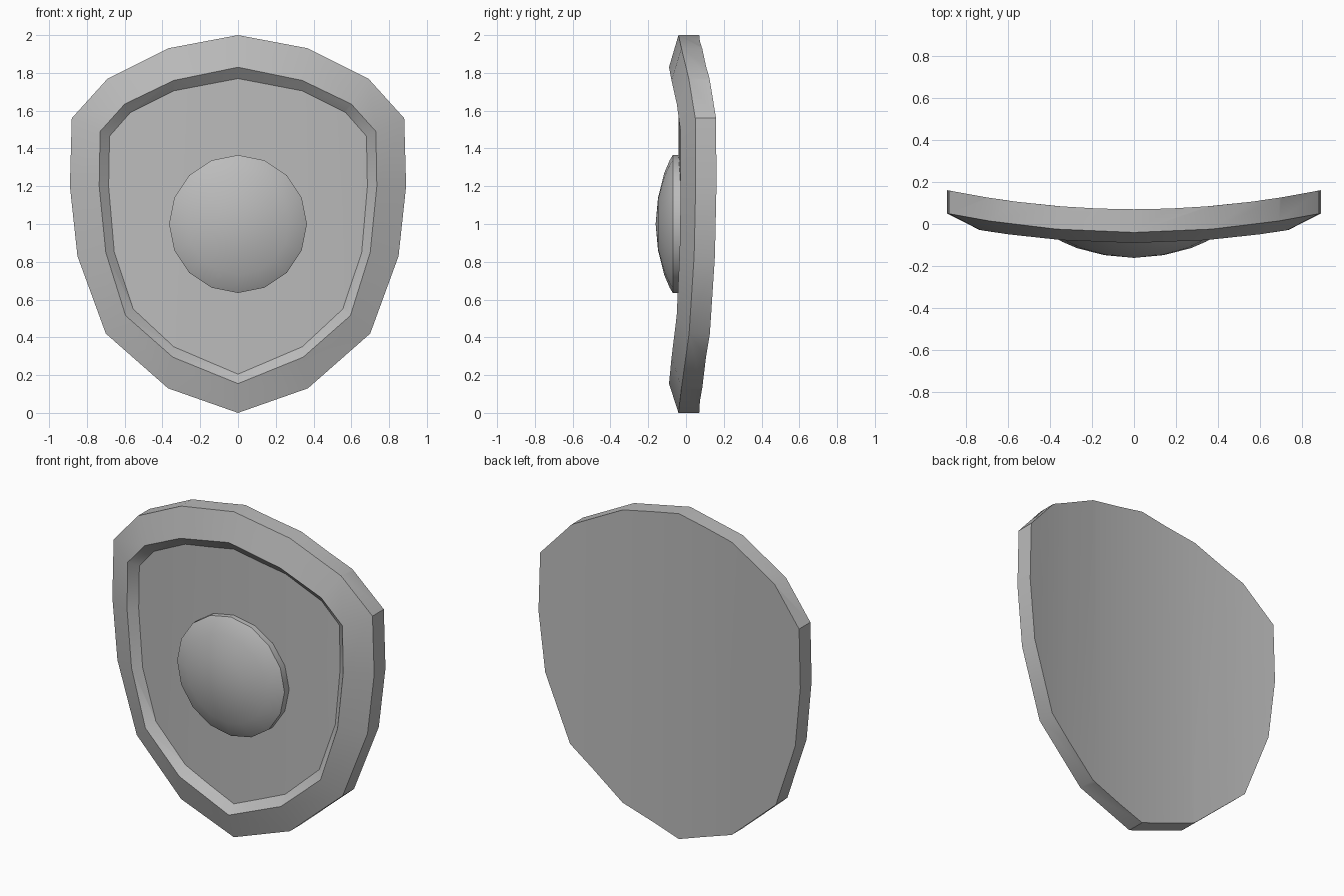
import bpy, bmesh
from math import sin, cos, pi, radians
from mathutils import Vector

cube = bpy.data.objects.get("Cube")
if cube:
    bpy.data.objects.remove(cube, do_unlink=True)

grey = bpy.data.materials.new("plain grey")
grey.use_nodes = True
grey.diffuse_color = (0.5, 0.5, 0.5, 1)
grey.node_tree.nodes["Principled BSDF"].inputs["Base Color"].default_value = (0.5, 0.5, 0.5, 1)


def finish(bm, name):
    bmesh.ops.recalc_face_normals(bm, faces=bm.faces)
    mesh = bpy.data.meshes.new(name)
    bm.to_mesh(mesh)
    bm.free()
    mesh.materials.append(grey)
    obj = bpy.data.objects.new(name, mesh)
    bpy.context.collection.objects.link(obj)
    bpy.ops.object.select_all(action='DESELECT')
    obj.select_set(True)
    bpy.context.view_layer.objects.active = obj
    bpy.ops.object.shade_smooth_by_angle(angle=radians(30))


def ring(bm, half, y):
    """Closed outline from its left half, mirrored across x = 0."""
    points = half + [(-x, z) for x, z in half[-2:0:-1]]
    return [bm.verts.new((x, y, z)) for x, z in points]


def bridge(bm, a, b):
    for i in range(len(a)):
        j = (i + 1) % len(a)
        bm.faces.new((a[i], a[j], b[j], b[i]))


# Outlines: outer edge, raised crest of the border, edge of the sunken panel
outer = [(0, 2), (.37, 1.93), (.69, 1.77), (.88, 1.56), (.89, 1.2),
         (.85, .83), (.70, .42), (.37, .13), (0, 0)]
crest = [(0, 1.83), (.34, 1.76), (.6, 1.635), (.73, 1.49), (.735, 1.2),
         (.7, .85), (.595, .515), (.345, .295), (0, .155)]
inner = [(0, 1.77), (.34, 1.705), (.57, 1.59), (.68, 1.465), (.685, 1.2),
         (.655, .85), (.555, .55), (.34, .35), (0, .205)]

# Shield body: back plate, rim, sloped border and sunken panel
bm = bmesh.new()
rings = [ring(bm, outer, .07), ring(bm, outer, -.04),
         ring(bm, crest, -.09), ring(bm, inner, -.04)]
for a, b in zip(rings, rings[1:]):
    bridge(bm, a, b)
caps = [bm.faces.new(rings[0]), bm.faces.new(rings[-1])]

# Cut the two large faces into upright strips, then bow the whole body
for x in (0, .17, -.17, .345, -.345, .56, -.56, .7, -.7):
    geom = caps + list({e for f in caps for e in f.edges}) + list({v for f in caps for v in f.verts})
    cut = bmesh.ops.bisect_plane(bm, geom=geom, dist=1e-4, plane_co=(x, 0, 0), plane_no=(1, 0, 0))
    caps = list({g for g in cut["geom"] if isinstance(g, bmesh.types.BMFace)})
for v in bm.verts:
    v.co.y += .115 * v.co.x ** 2
finish(bm, "shield_body")

# Round boss in the middle: a low dome with a straight skirt
bm = bmesh.new()
sides = 16
profile = [(.365, .02), (.365, -.07), (.34, -.085), (.27, -.115), (.14, -.148)]
loops = [[bm.verts.new((r * sin(2 * pi * i / sides), y, 1 + r * cos(2 * pi * i / sides)))
          for i in range(sides)] for r, y in profile]
for a, b in zip(loops, loops[1:]):
    bridge(bm, a, b)
tip = bm.verts.new((0, -.161, 1))
for i in range(sides):
    bm.faces.new((loops[-1][i], loops[-1][(i + 1) % sides], tip))
bm.faces.new(loops[0])
finish(bm, "boss")
